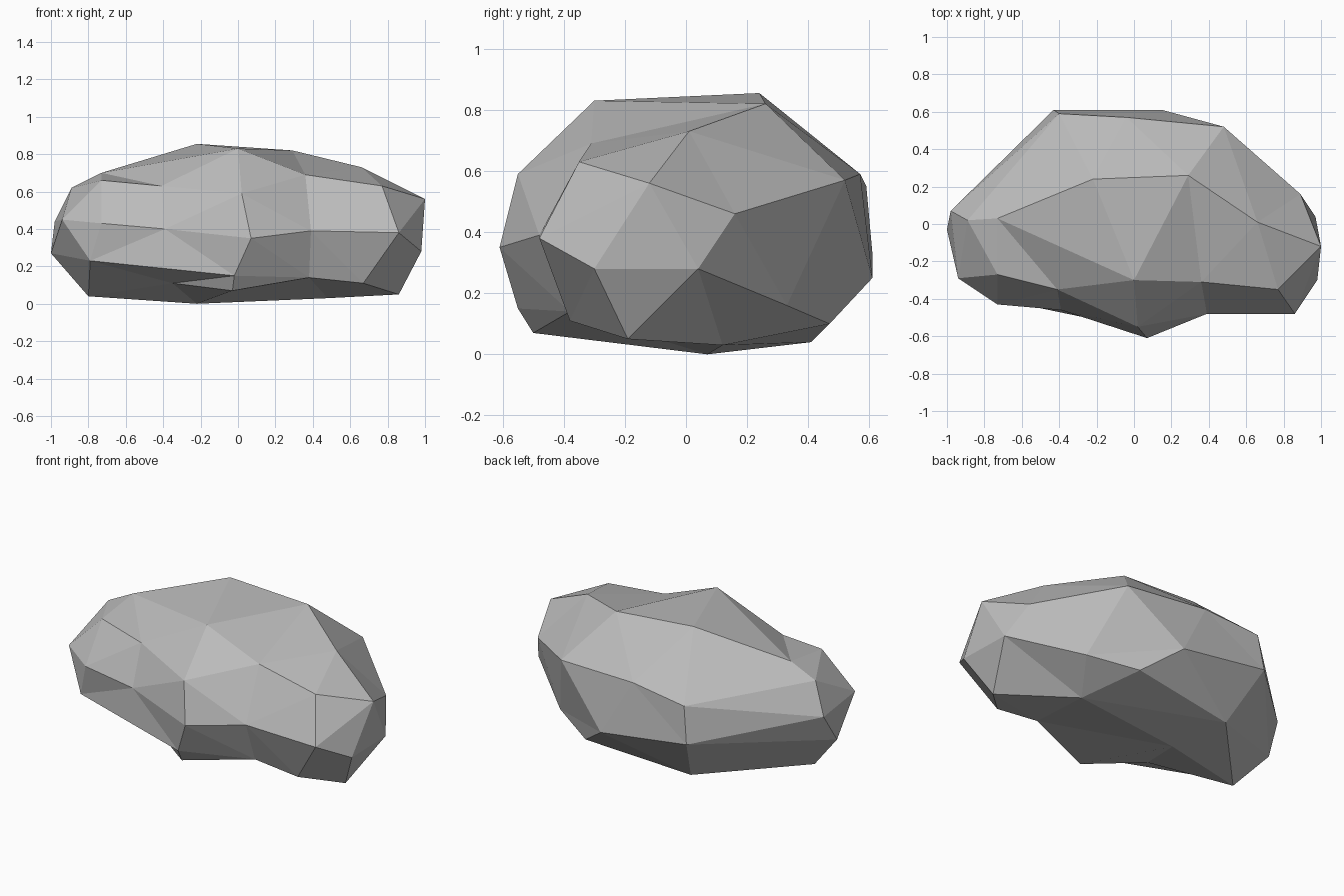
import bpy
import bmesh
from mathutils import Vector

# Remove the default cube only
default_cube = bpy.data.objects.get("Cube")
if default_cube:
    bpy.data.objects.remove(default_cube, do_unlink=True)


def make_material(name, colour):
    material = bpy.data.materials.new(name)
    material.use_nodes = True
    material.diffuse_color = colour
    shader = material.node_tree.nodes["Principled BSDF"]
    shader.inputs["Base Color"].default_value = colour
    shader.inputs["Roughness"].default_value = 0.9
    return material


# Corner points of the boulder in centimetres, grouped in bands from top to base
crown = [(-22, 24, 85.5), (29, 26, 82), (0, -30, 83)]
shoulder = [
    (-73, 3, 70), (66, 1, 73), (36, -31, 69), (77, -35, 63), (-89, 2, 62),
    (-73, -27, 66), (-41, -35, 63), (2, -55, 59), (48, 52, 57), (-4, 57, 59),
    (-40, 59, 55), (100, -12, 56),
]
waist = [
    (86, -48, 38), (39, -48, 39), (7, -61, 35), (-39, -46, 40), (-73, -43, 43),
    (-94, -29, 45), (-98, 7, 44), (-100, -3, 27), (98, -30, 28), (97, 4, 28),
    (89, 16, 46), (15, 61, 25), (-43, 61, 33), (-79, -39, 23),
]
foot = [
    (86, -19, 5), (67, -38, 11), (38, -38, 14), (-2, -55, 15), (-3, -50, 7),
    (-35, -30, 11), (-80, -10, 4), (-32, 41, 4), (35, 47, 10), (62, 33, 16),
    (48, 12, 3), (-22, 7, 0),
]

# Ridges that would bridge the hollows along the front, to be turned inwards
front_bridges = [
    (crown[2], shoulder[1]),
    (crown[2], shoulder[5]),
    (shoulder[3], shoulder[7]),
]
front_bridges = [
    (crown[2], shoulder[1]),
    (crown[2], shoulder[5]),
    (shoulder[7], shoulder[3]),
]


def build_boulder(name, points, bridges, centre, radii, material):
    """Skin the points by wrapping them round a sphere, which keeps hollows."""
    bm = bmesh.new()
    corners = {}
    for point in points:
        offset = Vector(point) / 100 - centre
        direction = Vector([a / r for a, r in zip(offset, radii)]).normalized()
        corners[point] = bm.verts.new(direction)
    bmesh.ops.convex_hull(bm, input=list(bm.verts))

    # Move every corner from the sphere to its place on the rock
    for point, vert in corners.items():
        vert.co = Vector(point) / 100

    # Turn the bridging ridges so that the hollows sink in
    for start, end in bridges:
        edge = bm.edges.get((corners[start], corners[end]))
        if edge:
            bmesh.ops.rotate_edges(bm, edges=[edge])
    bmesh.ops.recalc_face_normals(bm, faces=list(bm.faces))

    mesh = bpy.data.meshes.new(name)
    bm.to_mesh(mesh)
    bm.free()
    mesh.materials.append(material)
    boulder = bpy.data.objects.new(name, mesh)
    bpy.context.collection.objects.link(boulder)


stone_grey = make_material("stone grey", (0.5, 0.5, 0.5, 1))
build_boulder(
    "boulder",
    crown + shoulder + waist + foot,
    front_bridges,
    centre=Vector((0, 0, 0.4)),
    radii=(1, 0.6, 0.43),
    material=stone_grey,
)
